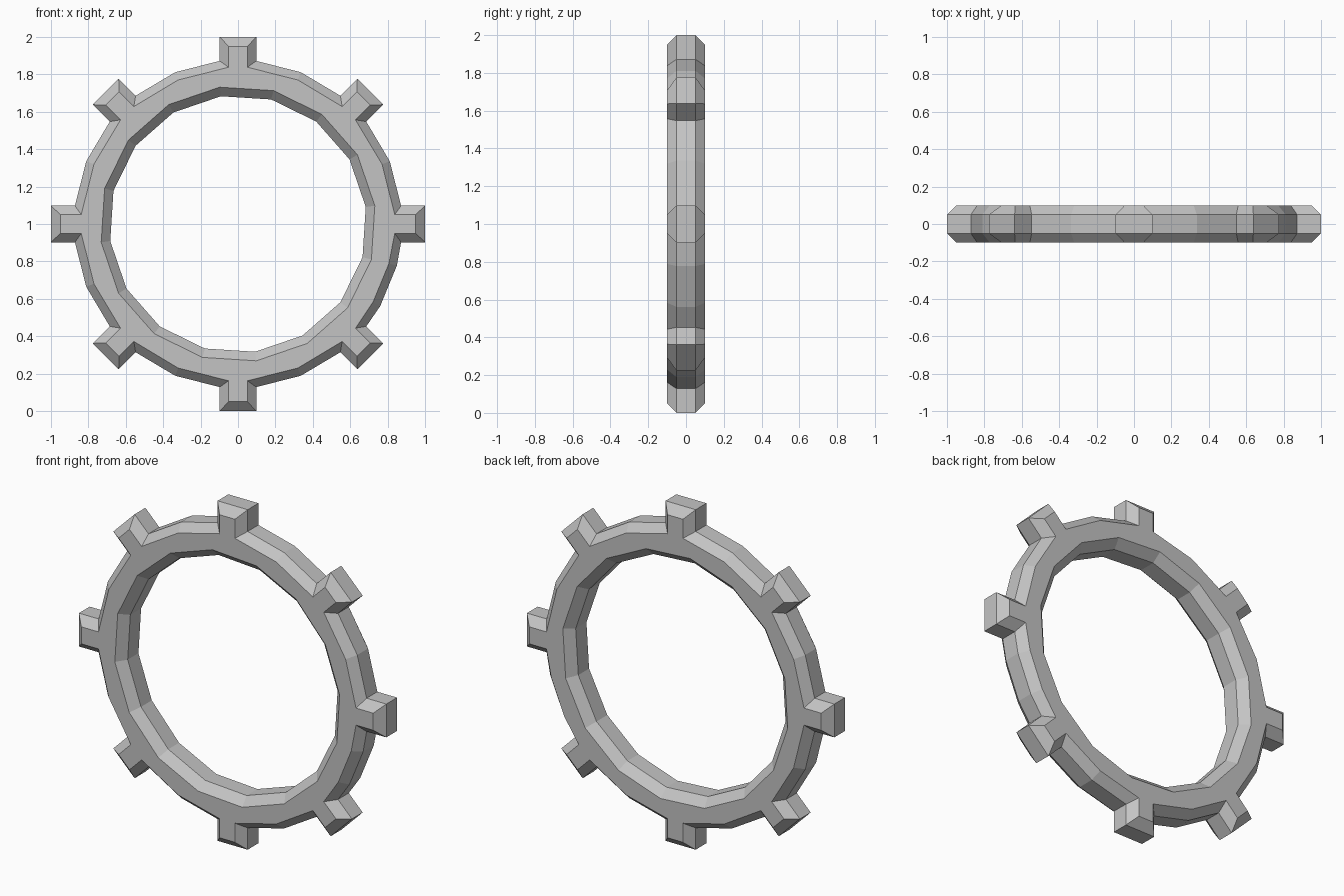
import bpy, bmesh
from math import sin, cos, pi, radians

if "Cube" in bpy.data.objects:
    bpy.data.objects.remove(bpy.data.objects["Cube"])

HALF = 0.1      # half thickness
RIM = 0.05      # half thickness left between the bevels
TEETH = 8


def outer_loop(tip, half_width, root, arc_radius):
    """Toothed outline as (x, z) points, counter-clockwise."""
    pts = []
    for i in range(TEETH):
        a = 2 * pi * i / TEETH
        for r, t in ((root, -half_width), (tip, -half_width),
                     (tip, half_width), (root, half_width)):
            pts.append((r * cos(a) - t * sin(a), r * sin(a) + t * cos(a)))
        # points on the arc between teeth (the lower right gap has two)
        for d in ((15, 30.3) if i == TEETH - 1 else (22.5,)):
            b = a + radians(d)
            pts.append((arc_radius * cos(b), arc_radius * sin(b)))
    return pts


def inner_loop(radius):
    """Sixteen-sided hole, turned slightly."""
    return [(radius * cos(radians(7.6 + 22.5 * k)),
             radius * sin(radians(7.6 + 22.5 * k))) for k in range(16)]


bm = bmesh.new()


def ring(points, y):
    return [bm.verts.new((x, y, z + 1)) for x, z in points]


def strip(a, b):
    n = len(a)
    for i in range(n):
        j = (i + 1) % n
        bm.faces.new((a[i], a[j], b[j], b[i]))


# bevelled walls: toothed outside and round hole
rim_out = outer_loop(1.0, 0.098, 0.872, 0.878)
flat_out = outer_loop(0.95, 0.05, 0.838, 0.834)
rim_in, flat_in = inner_loop(0.689), inner_loop(0.738)
caps = []
for rim, flat in ((rim_out, flat_out), (rim_in, flat_in)):
    levels = [ring(flat, -HALF), ring(rim, -RIM), ring(rim, RIM), ring(flat, HALF)]
    for a, b in zip(levels, levels[1:]):
        strip(a, b)
    caps.append((levels[0], levels[-1]))

# flat front and back faces between the outline and the hole
for side in (0, 1):
    edges = []
    for pair in caps:
        loop = pair[side]
        edges += [bm.edges.get((loop[i - 1], loop[i])) for i in range(len(loop))]
    bmesh.ops.triangle_fill(bm, edges=edges, use_beauty=True, use_dissolve=False)

bmesh.ops.recalc_face_normals(bm, faces=bm.faces[:])
mesh = bpy.data.meshes.new("gear_ring")
bm.to_mesh(mesh)
bm.free()

grey = bpy.data.materials.new("plain grey")
grey.diffuse_color = (0.55, 0.55, 0.55, 1)
grey.use_nodes = True
grey.node_tree.nodes["Principled BSDF"].inputs["Base Color"].default_value = grey.diffuse_color
mesh.materials.append(grey)
bpy.context.collection.objects.link(bpy.data.objects.new("gear_ring", mesh))
